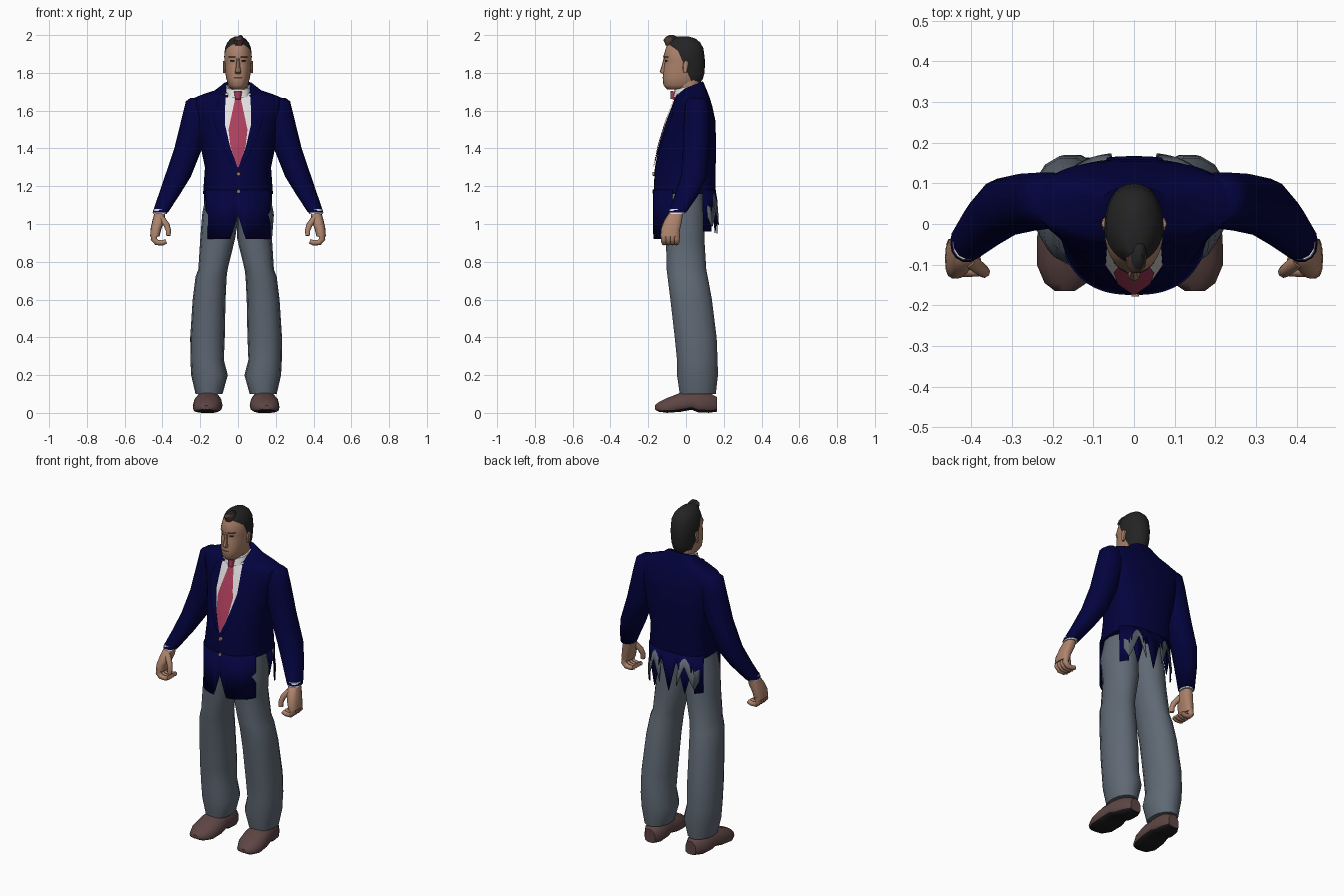
import bpy, bmesh, math
from mathutils import Vector
from mathutils.bvhtree import BVHTree

if "Cube" in bpy.data.objects:
    bpy.data.objects.remove(bpy.data.objects["Cube"])


def material(name, rgb):
    m = bpy.data.materials.new(name)
    m.use_nodes = True
    m.diffuse_color = (*rgb, 1)
    bsdf = m.node_tree.nodes["Principled BSDF"]
    bsdf.inputs["Base Color"].default_value = (*rgb, 1)
    bsdf.inputs["Roughness"].default_value = 0.9
    return m


NAVY = material("navy cloth", (0.0008, 0.0008, 0.048))
GREY = material("grey cloth", (0.115, 0.14, 0.175))
SKIN = material("skin", (0.42, 0.23, 0.15))
HAIR = material("black hair", (0.018, 0.017, 0.017))
BROWN = material("brown shade", (0.08, 0.04, 0.035))
WHITE = material("white shirt", (0.78, 0.76, 0.76))
RED = material("red tie", (0.42, 0.05, 0.11))
SHOE = material("brown leather", (0.11, 0.06, 0.058))
SOLE = material("black sole", (0.012, 0.011, 0.011))
GOLD = material("gold button", (0.5, 0.28, 0.14))


def finish(name, bm, *mats, angle=45):
    bmesh.ops.recalc_face_normals(bm, faces=bm.faces)
    mesh = bpy.data.meshes.new(name)
    bm.to_mesh(mesh)
    bm.free()
    for m in mats:
        mesh.materials.append(m)
    for p in mesh.polygons:
        p.use_smooth = True
    mesh.set_sharp_from_angle(angle=math.radians(angle))
    ob = bpy.data.objects.new(name, mesh)
    bpy.context.collection.objects.link(ob)
    return ob


def power(v, n):
    return math.copysign(abs(v) ** (2 / n), v)


def oval(z, x0, x1, yf, yb, tilt=0, count=16, n=2.3, nb=None, mid=0.5):
    """Horizontal ring between side, front and back limits."""
    cx, rx, cy = (x0 + x1) / 2, (x1 - x0) / 2, yf + (yb - yf) * mid
    ring = []
    for i in range(count):
        a = math.tau * i / count
        c, s = math.cos(a), math.sin(a)
        e = n if s < 0 else (nb or n)
        y = cy + power(s, e) * ((cy - yf) if s < 0 else (yb - cy))
        ring.append(Vector((cx + rx * power(c, e), y, z + tilt * (y - cy))))
    return ring


def loft(rings):
    bm = bmesh.new()
    rows = [[bm.verts.new(p) for p in r] for r in rings]
    for a, b in zip(rows, rows[1:]):
        for i in range(len(a)):
            j = (i + 1) % len(a)
            bm.faces.new((a[i], a[j], b[j], b[i]))
    bm.faces.new(rows[0])
    bm.faces.new(rows[-1])
    return bm


def plate(name, tree, rows, mat, offset, side=1, steps=4, cols=6):
    """Thin sheet laid over the front of a surface; rows are (z, x0, x1)."""
    bm = bmesh.new()
    grid = []
    fine = [[a + (b - a) * k / steps for a, b in zip(r, s)]
            for r, s in zip(rows, rows[1:]) for k in range(steps)] + [rows[-1]]
    last = 0
    for z, x0, x1 in fine:
        line = []
        for c in range(cols + 1):
            x = side * (x0 + (x1 - x0) * c / cols)
            hit = tree.ray_cast(Vector((x, -1, z)), Vector((0, 1, 0)))[0]
            last = hit.y if hit else last
            line.append(bm.verts.new((x, last - offset, z)))
        grid.append(line)
    for a, b in zip(grid, grid[1:]):
        for i in range(cols):
            bm.faces.new((a[i], a[i + 1], b[i + 1], b[i]))
    return finish(name, bm, mat)


def tube(name, points, radius, mat, taper=0.3):
    cu = bpy.data.curves.new(name, "CURVE")
    cu.dimensions = "3D"
    cu.bevel_depth, cu.bevel_resolution, cu.use_fill_caps = radius, 2, True
    sp = cu.splines.new("POLY")
    sp.points.add(len(points) - 1)
    for i, (p, co) in enumerate(zip(sp.points, points)):
        p.co = (*co, 1)
        p.radius = 1 - taper * i / (len(points) - 1)
    cu.materials.append(mat)
    ob = bpy.data.objects.new(name, cu)
    bpy.context.collection.objects.link(ob)


# Jacket body: height, half width, front, back, tilt, front squareness
body = [(1.16, .185, -.172, .155, 0, 2.5), (1.3, .175, -.165, .157, 0, 2.3),
        (1.42, .2, -.14, .16, 0, 2.1), (1.55, .225, -.1, .155, 0, 2.1),
        (1.62, .25, -.072, .14, 0, 2.1), (1.66, .25, -.058, .128, 0, 2.1),
        (1.685, .19, -.052, .118, .05, 2.1), (1.705, .125, -.046, .108, .15, 2.1),
        (1.738, .078, -.035, .09, .4, 2.1)]
bm = loft([oval(z, -w, w, f, b, t, 40, n, 2.6, 0.65) for z, w, f, b, t, n in body])
chest = BVHTree.FromBMesh(bm)
finish("jacket_body", bm, NAVY)


# Jacket skirts: split front panels and a torn back hem
def tooth(x, phase):
    return abs(((x + phase) / 0.1) % 1 - 0.5) * 2


def jacket_hem(x, y):
    if y < -0.07:
        return 0.92 if abs(x) > 0.04 else 1.05 - 3.25 * abs(x)
    if y > 0.085:
        return 0.96 if y < 0.125 else 0.95 + 0.2 * tooth(x, 0.05)
    return None


def lining_hem(x, y):
    return 0.98 + 0.14 * tooth(x, 0) if y > 0.1 and 0.05 < abs(x) < 0.17 else None


def skirt(name, mat, hem, top_scale, flare):
    bm = bmesh.new()
    ring = oval(1.18, -.185, .185, -.172, .155, 0, 120, 2.5, 2.6, 0.65)
    top, low = [], []
    for p in ring:
        h = hem(p.x, p.y)
        top.append(bm.verts.new((p.x * top_scale, p.y * top_scale, p.z)))
        y = p.y * flare if p.y > 0 else p.y
        low.append(bm.verts.new((p.x, y, h)) if h else None)
    for i in range(len(ring)):
        j = (i + 1) % len(ring)
        if low[i] and low[j]:
            bm.faces.new((top[i], top[j], low[j], low[i]))
    ob = finish(name, bm, mat)
    mod = ob.modifiers.new("cloth", "SOLIDIFY")
    mod.thickness, mod.offset = 0.005, 0


skirt("jacket_skirt", NAVY, jacket_hem, 1.0, 1.06)
skirt("torn_lining", GREY, lining_hem, 0.97, 1.12)

# Shirt front, tie, lapels and buttons
plate("shirt_front", chest, [(1.69, -.066, .066), (1.53, -.07, .07),
                             (1.41, -.042, .042), (1.3, -.003, .003)], WHITE, .004)
plate("tie", chest, [(1.68, -.02, .02), (1.66, -.016, .016), (1.5, -.05, .05),
                     (1.41, -.04, .04), (1.3, -.003, .003)], RED, .009)
tube("tie_knot", [(0, -.062, 1.702), (0, -.068, 1.66)], .021, RED)
for side, label in ((1, "left"), (-1, "right")):
    plate(label + "_lapel", chest, [(1.685, .066, .09), (1.57, .07, .135), (1.53, .07, .125),
                                    (1.41, .042, .08), (1.3, .002, .02)], NAVY, .008, side)
for name, z in (("upper_button", 1.265), ("lower_button", 1.172)):
    tube(name, [(0.003, -.155, z), (0.003, -.178, z)], .013, GOLD)
finish("shirt_collar", loft([oval(1.685, -.07, .07, -.07, .07, .25),
                             oval(1.728, -.064, .064, -.06, .075, .25)]), WHITE)

# Neck and head: height, half width, front, back, front squareness
finish("neck", loft([oval(1.66, -.055, .055, -.04, .07),
                     oval(1.78, -.055, .055, -.05, .075)]), SKIN)
skull = [(1.712, .035, -.1, .03, 2.3), (1.735, .052, -.12, .07, 2.3), (1.77, .062, -.122, .09, 2.3),
         (1.8, .067, -.121, .098, 2.2), (1.84, .07, -.116, .1, 2.2), (1.865, .072, -.111, .1, 2.2),
         (1.887, .073, -.12, .098, 2.1), (1.93, .069, -.107, .092, 1.9), (1.96, .058, -.096, .076, 1.9),
         (1.982, .038, -.085, .05, 1.9), (1.992, .016, -.07, .015, 2)]
bm = loft([oval(z, -w, w, f, b, 0, 28, n, 2.2) for z, w, f, b, n in skull])
face = BVHTree.FromBMesh(bm)
hairlines = [(Vector((0, -.1, 1.957)), Vector((0, .7, 1)).normalized()),
             (Vector((0, -.035, 1.9)), Vector((0, .16, .07)).normalized())]
for co, no in hairlines:
    bmesh.ops.bisect_plane(bm, geom=bm.verts[:] + bm.edges[:] + bm.faces[:],
                           plane_co=co, plane_no=no)
for f in bm.faces:
    c = f.calc_center_median()
    f.material_index = int(any((c - co).dot(no) > 0 for co, no in hairlines))
finish("head", bm, SKIN, HAIR, angle=60)

# Swept tuft of hair, brown on its front
bm = loft([oval(1.945, -.02, .025, -.108, -.04, 0, 10), oval(1.972, -.022, .032, -.122, -.03, 0, 10),
           oval(1.988, -.008, .028, -.112, -.04, 0, 10), oval(2.0, .008, .018, -.09, -.065, 0, 10)])
for f in bm.faces:
    c = f.calc_center_median()
    f.material_index = int(c.y < -.078 and c.z < 1.985)
finish("hair_tuft", bm, HAIR, BROWN)

# Nose, mouth, eyes and ears
finish("nose", loft([oval(1.795, -.016, .016, -.125, -.1, 0, 8), oval(1.805, -.016, .016, -.14, -.1, 0, 8),
                     oval(1.84, -.01, .01, -.128, -.1, 0, 8), oval(1.88, -.008, .008, -.118, -.1, 0, 8)]), SKIN)
plate("mouth", face, [(1.778, -.024, .024), (1.77, -.02, .02)], BROWN, .002)
for side, label in ((1, "left"), (-1, "right")):
    plate(label + "_eye", face, [(1.868, .018, .042), (1.858, .02, .04)], SOLE, .002, side)
    plate(label + "_brow", face, [(1.89, .014, .052), (1.88, .012, .05)], BROWN, .003, side)
    xs = sorted((side * .062, side * .08))
    finish(label + "_ear", loft([oval(1.8, *xs, -.012, .004, 0, 8), oval(1.825, *xs, -.018, .01, 0, 8),
                                 oval(1.85, *xs, -.016, .016, 0, 8), oval(1.862, *xs, -.008, .01, 0, 8)]), SKIN)


def limb(name, rings, side, mat, n=2.2, nb=None):
    """Mirrored limb; rings are (height, inner x, outer x, front, back)."""
    finish(name, loft([oval(z, *sorted((side * a, side * b)), f, k, 0, 14, n, nb)
                       for z, a, b, f, k in rings]), mat, angle=60)


sleeve = [(1.668, .19, .25, .02, .095), (1.65, .16, .276, .0, .115), (1.58, .14, .293, -.012, .128),
          (1.4, .19, .337, -.018, .125), (1.25, .25, .388, -.03, .113),
          (1.15, .312, .422, -.062, .065), (1.062, .37, .452, -.094, .003)]
palm = [(1.065, .385, .44, -.085, -.015), (1.02, .388, .453, -.115, -.02),
        (.975, .405, .463, -.133, -.03), (.935, .415, .465, -.135, -.035)]
leg = [(1.18, -.005, .165, -.105, .09), (1.05, -.005, .19, -.12, .1), (.92, .006, .19, -.108, .1),
       (.76, .045, .2, -.105, .11), (.72, .05, .215, -.1, .118), (.6, .056, .23, -.085, .14),
       (.4, .06, .243, -.062, .165), (.28, .065, .242, -.05, .17), (.2, .044, .238, -.05, .172),
       (.1, .072, .215, -.035, .16)]
# Shoe sections: y, centre, half width, bottom, top
shoe = [(.164, .135, .035, .006, .085), (.12, .14, .06, 0, .11), (.065, .145, .066, .002, .12),
        (.03, .148, .068, .016, .12), (-.03, .15, .078, .005, .108), (-.1, .155, .074, 0, .08),
        (-.145, .158, .052, .006, .058), (-.165, .16, .024, .018, .04)]
for side, label in ((1, "left"), (-1, "right")):
    limb(label + "_sleeve", sleeve, side, NAVY)
    limb(label + "_cuff", [(1.08, .376, .446, -.088, -.004), (1.054, .376, .449, -.092, -.006)], side, WHITE)
    limb(label + "_hand", palm, side, SKIN, 2.6)
    # Curled fingers and thumb
    for k in range(4):
        y = -.05 - .022 * k
        path = [(.44, .95), (.446, .92), (.43, .902), (.4, .9), (.38, .908)]
        tube(f"{label}_finger_{k + 1}", [(side * x, y, z) for x, z in path], .018, SKIN)
    thumb = [(.405, -.09, 1.03), (.378, -.11, .995), (.368, -.118, .965), (.37, -.12, .938)]
    tube(label + "_thumb", [(side * x, y, z) for x, y, z in thumb], .018, SKIN)
    limb(label + "_trouser_leg", [(z, a - .01 * side * (z < 1), b - .01 * side * (z < 1), f, k)
                                  for z, a, b, f, k in leg], side, GREY, 2.4, 2)
    # Shoe with a dark sole underneath
    rings = []
    for y, cx, hw, lo, hi in shoe:
        flat = oval(0, -hw, hw, lo, hi, 0, 14, 3.2, 2.2, 0.35)
        rings.append([Vector((side * cx - .01 + p.x, y, p.y)) for p in flat])
    bm = loft(rings)
    bmesh.ops.recalc_face_normals(bm, faces=bm.faces)
    for f in bm.faces:
        f.material_index = int(f.normal.z < -0.45 or f.calc_center_median().z < .014)
    finish(label + "_shoe", bm, SHOE, SOLE)
